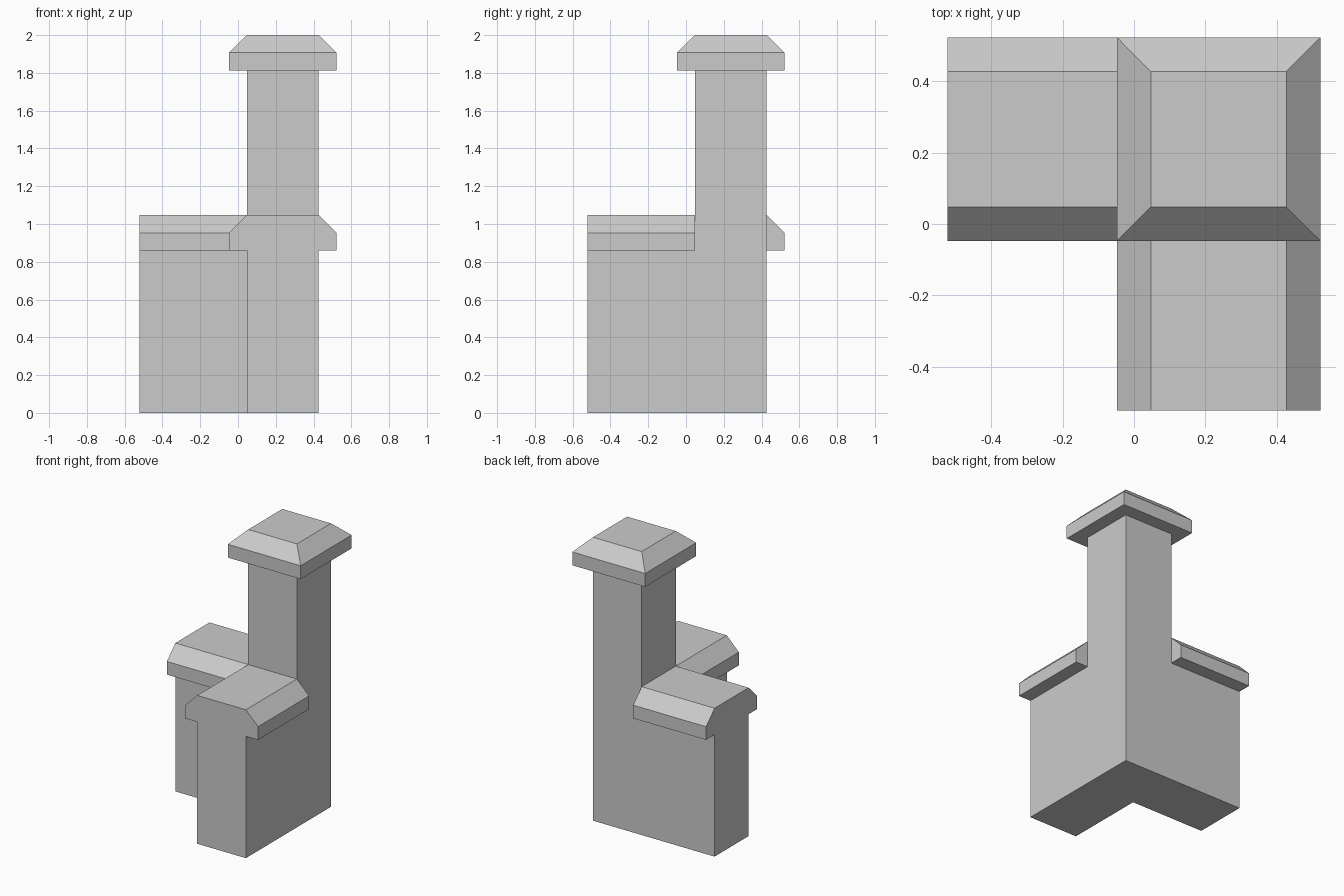
import bpy
import bmesh

cube = bpy.data.objects.get("Cube")
if cube:
    bpy.data.objects.remove(cube, do_unlink=True)

# Single stone colour
stone = bpy.data.materials.new("grey_stone")
stone.use_nodes = True
colour = (0.6, 0.6, 0.6, 1.0)
stone.diffuse_color = colour
stone.node_tree.nodes["Principled BSDF"].inputs["Base Color"].default_value = colour

# Shared levels: wall faces, overhanging coping edges, open wall end
WALL_MIN, WALL_MAX = 0.047, 0.427
LIP_MIN, LIP_MAX = -0.047, 0.522
END = -0.522
LIP_Z, CHAMFER_Z, WALL_TOP = 0.86, 0.953, 1.047
CAP_Z, CAP_CHAMFER, CAP_TOP = 1.813, 1.907, 2.0


def loft(name, rings):
    """Join matching rings of points into one closed, flat-faced solid."""
    bm = bmesh.new()
    loops = [[bm.verts.new(p) for p in ring] for ring in rings]
    for a, b in zip(loops, loops[1:]):
        for i in range(len(a)):
            j = (i + 1) % len(a)
            bm.faces.new((a[i], a[j], b[j], b[i]))
    bm.faces.new(loops[0][::-1])
    bm.faces.new(loops[-1])
    bmesh.ops.recalc_face_normals(bm, faces=bm.faces)
    mesh = bpy.data.meshes.new(name)
    bm.to_mesh(mesh)
    bm.free()
    mesh.materials.append(stone)
    obj = bpy.data.objects.new(name, mesh)
    bpy.context.collection.objects.link(obj)
    return obj


def square(low, high, z):
    return [(low, low, z), (high, low, z), (high, high, z), (low, high, z)]


# Corner pillar
loft("corner_pillar", [square(WALL_MIN, WALL_MAX, 0),
                       square(WALL_MIN, WALL_MAX, CAP_Z)])

# Pillar cap with sloped edges
loft("pillar_cap", [square(LIP_MIN, LIP_MAX, CAP_Z),
                    square(LIP_MIN, LIP_MAX, CAP_CHAMFER),
                    square(WALL_MIN, WALL_MAX, CAP_TOP)])

# Low walls: one section with chamfered coping, run out along each axis
section = [(WALL_MIN, 0), (WALL_MAX, 0), (WALL_MAX, LIP_Z), (LIP_MAX, LIP_Z),
           (LIP_MAX, CHAMFER_Z), (WALL_MAX, WALL_TOP), (WALL_MIN, WALL_TOP),
           (LIP_MIN, CHAMFER_Z), (LIP_MIN, LIP_Z), (WALL_MIN, LIP_Z)]
loft("front_wall", [[(s, t, z) for s, z in section] for t in (END, WALL_MIN)])
loft("right_wall", [[(t, s, z) for s, z in section] for t in (END, WALL_MIN)])
